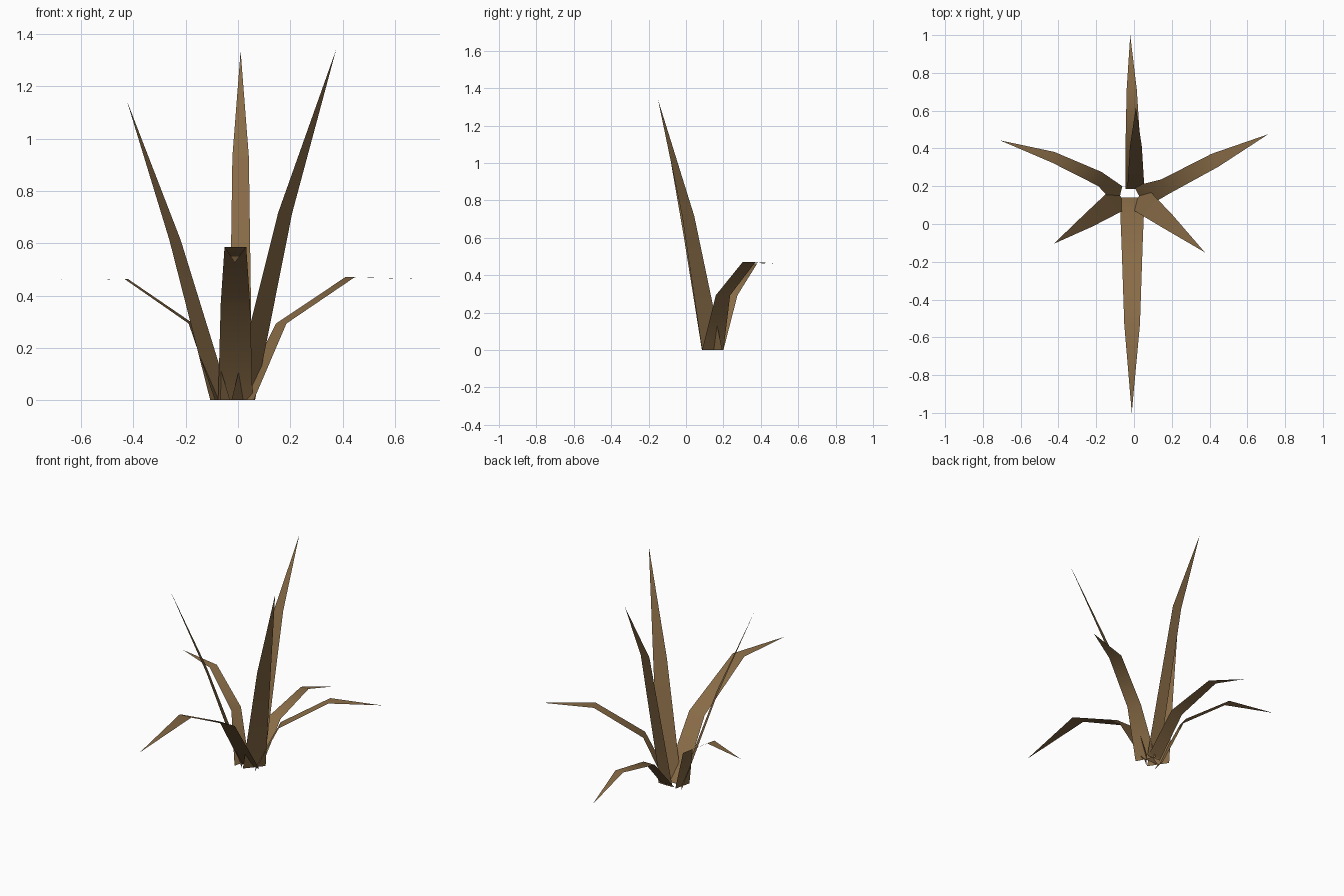
import bpy
import bmesh
from mathutils import Vector

default_cube = bpy.data.objects.get("Cube")
if default_cube:
    bpy.data.objects.remove(default_cube, do_unlink=True)

# Single dry leaf colour
dry_brown = bpy.data.materials.new("dry_brown")
dry_brown.use_nodes = True
leaf_colour = (0.25, 0.15, 0.063, 1)
dry_brown.diffuse_color = leaf_colour
shader = next(n for n in dry_brown.node_tree.nodes if n.type == 'BSDF_PRINCIPLED')
shader.inputs["Base Color"].default_value = leaf_colour


def make_blade(name, half_width, path, taper):
    """Flat ribbon along path, narrowing by taper and ending in a point."""
    bm = bmesh.new()
    side = Vector(half_width).to_3d()
    rows = []
    for point, scale in zip(path[:-1], [1] + taper):
        centre = Vector(point)
        rows.append((bm.verts.new(centre - side * scale),
                     bm.verts.new(centre + side * scale)))
    for (a, b), (d, c) in zip(rows, rows[1:]):
        bm.faces.new((a, b, c, d))
    tip = bm.verts.new(path[-1])
    bm.faces.new((*rows[-1], tip))
    for face in bm.faces:
        face.smooth = True
    mesh = bpy.data.meshes.new(name)
    bm.to_mesh(mesh)
    bm.free()
    mesh.materials.append(dry_brown)
    blade = bpy.data.objects.new(name, mesh)
    bpy.context.scene.collection.objects.link(blade)
    return blade


# Tall upright blades
make_blade("tall_back_blade", (0.045, 0),
           [(0.01, 0.19, 0), (0.01, 0.41, 0.93), (0.01, 0.62, 1.335)], [0.7])
make_blade("tall_left_blade", (-0.045, -0.054),
           [(0.02, 0.14, 0), (0.18, 0.012, 0.715), (0.375, -0.15, 1.34)], [0.6])
make_blade("tall_right_blade", (-0.038, 0.057),
           [(-0.068, 0.142, 0), (-0.24, 0.02, 0.61), (-0.425, -0.105, 1.145)], [0.57])

# Low arching blades
make_blade("low_front_blade", (-0.066, 0),
           [(-0.01, 0.14, 0), (-0.01, -0.1, 0.37), (-0.01, -0.53, 0.585),
            (-0.012, -1, 0.525)], [0.85, 0.63])
make_blade("low_back_blade", (0.045, 0),
           [(0, 0.185, 0), (-0.005, 0.39, 0.225), (-0.012, 0.71, 0.295),
            (-0.02, 1, 0.19)], [0.9, 0.6])
make_blade("low_left_blade", (0.03, -0.057),
           [(0.03, 0.143, 0), (0.165, 0.198, 0.293), (0.428, 0.337, 0.47),
            (0.71, 0.475, 0.463)], [0.67, 0.6])
make_blade("low_right_blade", (0.013, 0.055),
           [(-0.075, 0.145, 0), (-0.18, 0.238, 0.293), (-0.427, 0.353, 0.463),
            (-0.71, 0.443, 0.46)], [0.68, 0.51])
